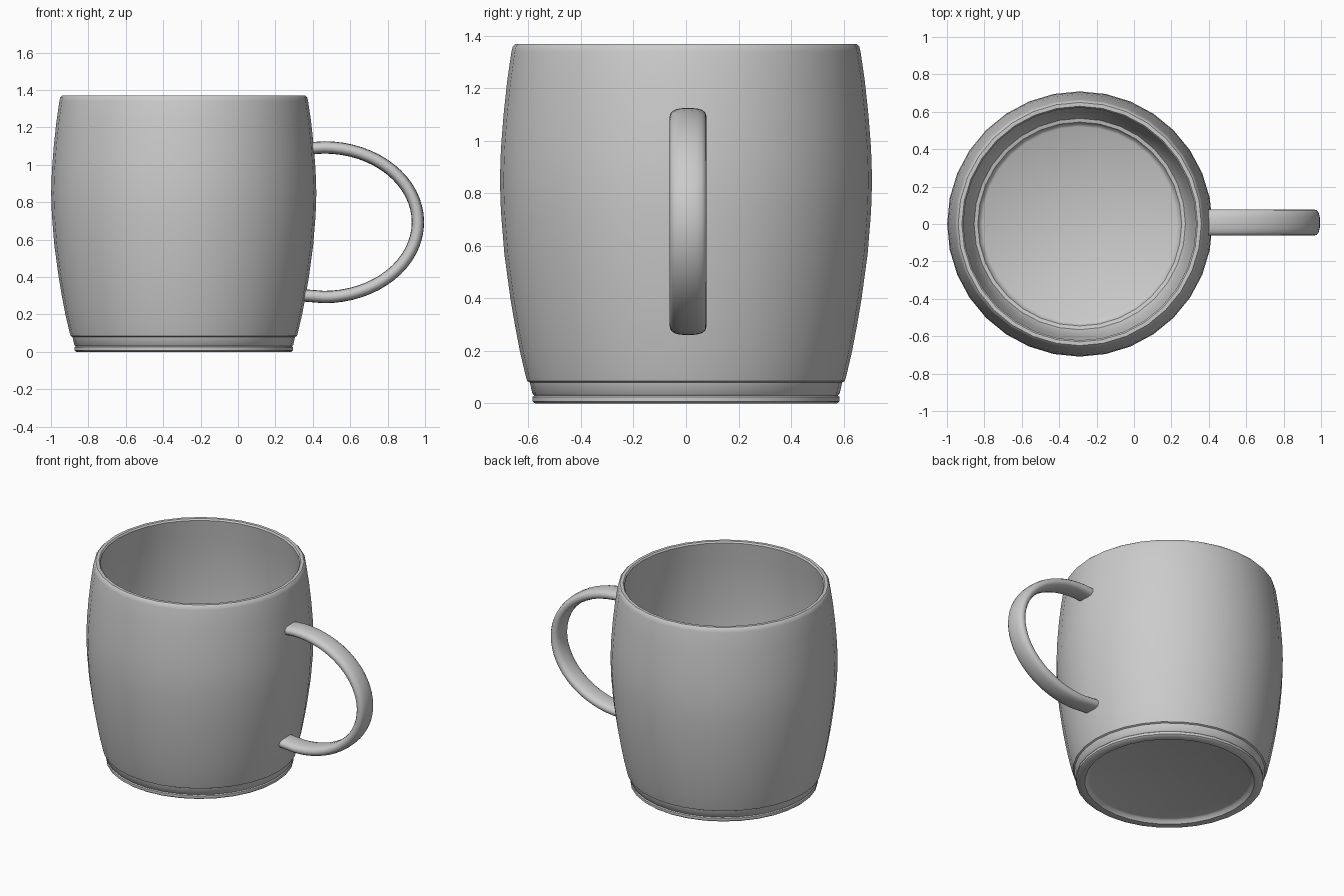
import bpy, math

if "Cube" in bpy.data.objects:
    bpy.data.objects.remove(bpy.data.objects["Cube"])

CX = -0.29   # axis of the cup
SEG = 32

grey = bpy.data.materials.new("plain grey")
grey.diffuse_color = (0.6, 0.6, 0.6, 1)
grey.use_nodes = True
grey.node_tree.nodes["Principled BSDF"].inputs["Base Color"].default_value = grey.diffuse_color


def make(name, verts, faces, angle):
    me = bpy.data.meshes.new(name)
    me.from_pydata(verts, [], faces)
    me.materials.append(grey)
    ob = bpy.data.objects.new(name, me)
    bpy.context.collection.objects.link(ob)
    bpy.ops.object.select_all(action='DESELECT')
    ob.select_set(True)
    bpy.context.view_layer.objects.active = ob
    bpy.ops.object.mode_set(mode='EDIT')
    bpy.ops.mesh.select_all(action='SELECT')
    bpy.ops.mesh.normals_make_consistent(inside=False)
    bpy.ops.object.mode_set(mode='OBJECT')
    bpy.ops.object.shade_smooth_by_angle(angle=math.radians(angle))
    return ob


def skin(rings, n):
    # join successive rings of n points and cap both ends
    verts = [p for r in rings for p in r]
    faces = [(i * n + j, i * n + (j + 1) % n, (i + 1) * n + (j + 1) % n, (i + 1) * n + j)
             for i in range(len(rings) - 1) for j in range(n)]
    last = (len(rings) - 1) * n
    faces += [tuple(range(n))[::-1], tuple(range(last, last + n))]
    return verts, faces


# Cup body: underside recess, foot, barrel wall, rim, inner wall, floor
profile = [(0.50, 0.025), (0.515, 0.02), (0.53, 0.0), (0.575, 0.0), (0.585, 0.008),
           (0.585, 0.025), (0.578, 0.03), (0.585, 0.036), (0.595, 0.08), (0.605, 0.085),
           (0.612, 0.11), (0.633, 0.2), (0.652, 0.3), (0.669, 0.4), (0.692, 0.57),
           (0.705, 0.73), (0.709, 0.85), (0.705, 0.97), (0.695, 1.1), (0.681, 1.23),
           (0.665, 1.34), (0.66, 1.36), (0.65, 1.37), (0.63, 1.37), (0.622, 1.36),
           (0.64, 1.23), (0.655, 1.1), (0.667, 0.9), (0.664, 0.73), (0.652, 0.57),
           (0.63, 0.4), (0.605, 0.25), (0.58, 0.14), (0.565, 0.115), (0.545, 0.11),
           (0.535, 0.09), (0.52, 0.08)]
rings = [[(CX + r * math.cos(2 * math.pi * j / SEG), r * math.sin(2 * math.pi * j / SEG), z)
          for j in range(SEG)] for r, z in profile]
make("cup_body", *skin(rings, SEG), 40)

# Handle: half-ellipse sweep with a rounded flat section, ends sunk in the wall
EX, EZ, AX, AZ = 0.46, 0.693, 0.502, 0.40
path = [(0.385, 1.088, 0.05, 1.0)]
for i in range(33):
    a = math.pi / 2 - math.pi * i / 32
    nx, nz = math.cos(a) / AX, math.sin(a) / AZ
    l = math.hypot(nx, nz)
    path.append((EX + AX * math.cos(a), EZ + AZ * math.sin(a), nx / l, nz / l))
path.append((0.335, 0.303, -0.1, -0.995))


def power(v, e):
    return math.copysign(abs(v) ** e, v)


N = 16
rings = []
for x, z, nx, nz in path:
    ring = []
    for j in range(N):
        t = 2 * math.pi * j / N
        u, w = 0.033 * power(math.cos(t), 0.8), 0.07 * power(math.sin(t), 0.8)
        ring.append((x + nx * u, 0.008 + w, z + nz * u))
    rings.append(ring)
make("handle", *skin(rings, N), 50)
